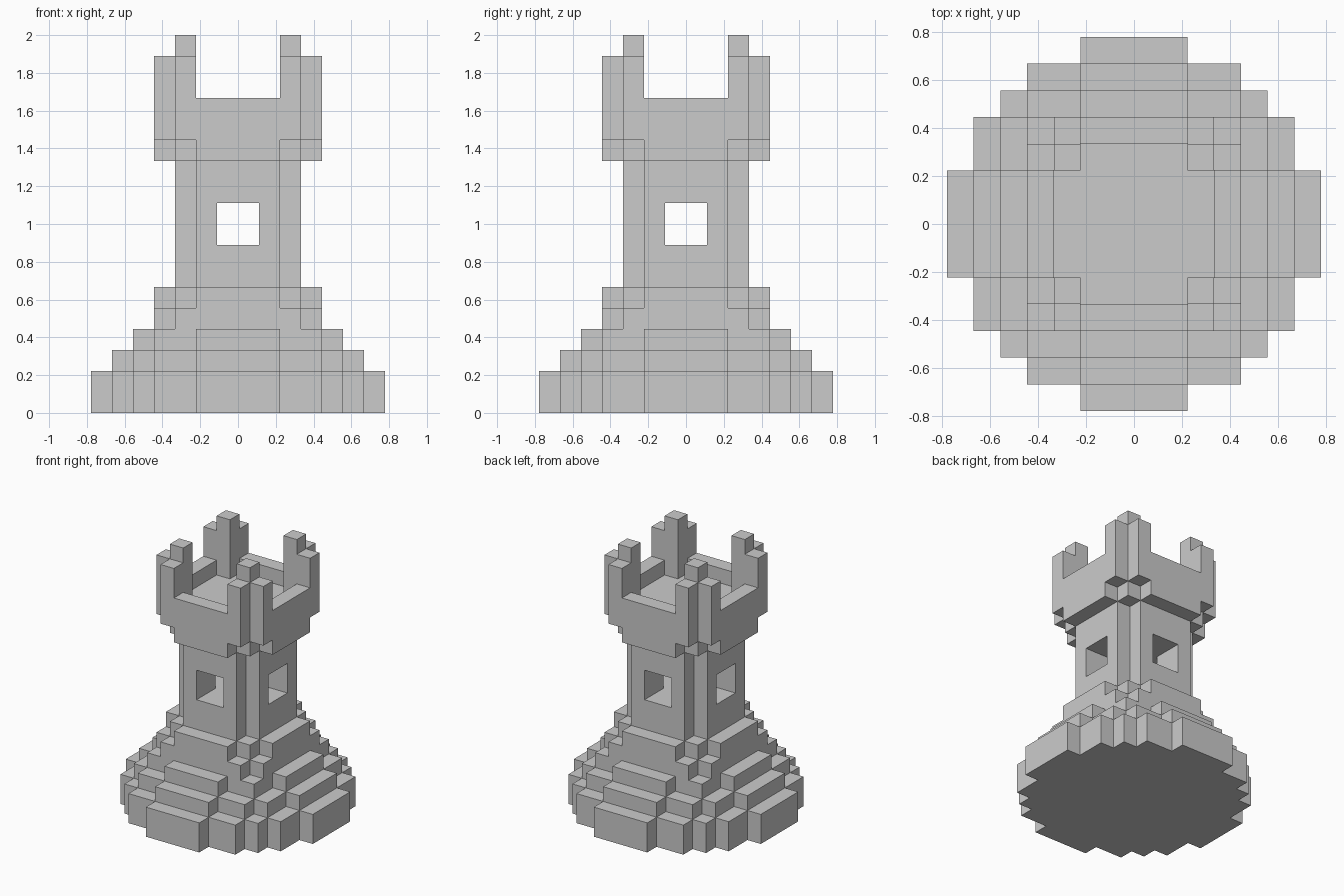
import bpy, bmesh
from mathutils import Vector

if "Cube" in bpy.data.objects:
    bpy.data.objects.remove(bpy.data.objects["Cube"])

U = 1 / 9  # one block

stone = bpy.data.materials.new("light_grey_stone")
stone.diffuse_color = (0.6, 0.6, 0.6, 1)
stone.use_nodes = True
stone.node_tree.nodes["Principled BSDF"].inputs["Base Color"].default_value = stone.diffuse_color

# Each layer: (z0, z1, solid rectangles, removed rectangles), rectangles as half sizes in x, y
SHAFT = [(3, 2), (2, 3)]
COLLAR = [(4, 2), (3, 3), (2, 4)]
CROWN = [(4, 3), (3, 4)]
WINDOWS = [(9, 1), (1, 9)]
PARTS = {
    # stepped round foot
    "stepped_foot": [
        (0, 2, [(7, 2), (6, 4), (5, 5), (4, 6), (2, 7)], []),
        (2, 3, [(6, 2), (5, 4), (4, 5), (2, 6)], []),
        (3, 4, [(5, 2), (4, 4), (2, 5)], []),
        (4, 5, CROWN, []),
        (5, 6, COLLAR, []),
    ],
    # shaft with crossing window tunnels
    "tower_shaft": [
        (6, 8, SHAFT, []),
        (8, 10, SHAFT, WINDOWS),
        (10, 12, SHAFT, []),
    ],
    # overhanging crown: floor, parapet and four corner posts
    "crown": [
        (12, 13, COLLAR, []),
        (13, 14, CROWN, []),
        (14, 15, CROWN, SHAFT),
        (15, 17, CROWN, [(4, 2), (2, 4)]),
        (17, 18, [(3, 3)], [(4, 2), (2, 4)]),
    ],
}


def in_any(rects, x, y):
    return any(abs(x + 0.5) < a and abs(y + 0.5) < b for a, b in rects)


def cells_of(layers):
    return {(x, y, z)
            for z0, z1, solid, removed in layers
            for z in range(z0, z1)
            for x in range(-7, 7) for y in range(-7, 7)
            if in_any(solid, x, y) and not in_any(removed, x, y)}


part_cells = {name: cells_of(layers) for name, layers in PARTS.items()}
filled = set().union(*part_cells.values())


def build(name, cells):
    """Skin a part, leaving out faces covered by any neighbouring block."""
    bm = bmesh.new()
    for cell in cells:
        for axis in range(3):
            for side in (-1, 1):
                near = list(cell)
                near[axis] += side
                if tuple(near) in filled:
                    continue
                n, u, v = Vector(), Vector(), Vector()
                n[axis] = side
                u[(axis + 1) % 3] = 0.5
                v[(axis + 2) % 3] = 0.5 * side
                c = Vector(cell) + Vector((0.5, 0.5, 0.5)) + n * 0.5
                bm.faces.new([bm.verts.new((c + p) * U)
                              for p in (-u - v, u - v, u + v, v - u)])
    bmesh.ops.remove_doubles(bm, verts=bm.verts, dist=1e-4)
    # merge flat neighbours into large faces
    bmesh.ops.dissolve_limit(bm, angle_limit=0.02, verts=bm.verts, edges=bm.edges)
    me = bpy.data.meshes.new(name)
    bm.to_mesh(me)
    bm.free()
    me.materials.append(stone)
    bpy.context.collection.objects.link(bpy.data.objects.new(name, me))


for part, cells in part_cells.items():
    build(part, cells)
